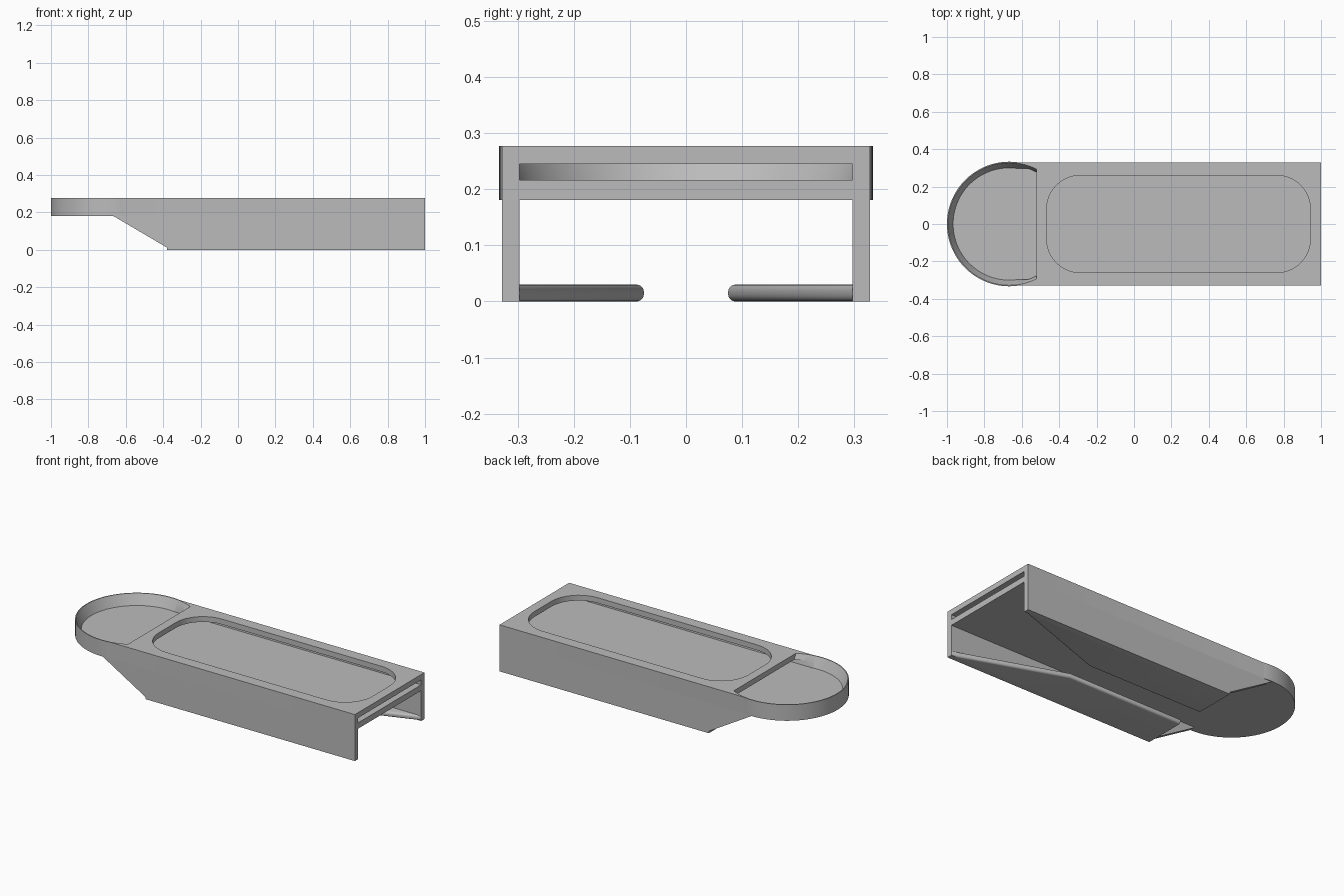
import bpy, bmesh
from math import cos, sin, pi
from mathutils import Vector

if "Cube" in bpy.data.objects:
    bpy.data.objects.remove(bpy.data.objects["Cube"], do_unlink=True)

grey = bpy.data.materials.new("plain grey")
grey.use_nodes = True
grey.diffuse_color = (0.5, 0.5, 0.5, 1)
grey.node_tree.nodes["Principled BSDF"].inputs["Base Color"].default_value = (0.5, 0.5, 0.5, 1)

TOP, BOTTOM = 0.277, 0.181        # deck slab
FLOOR, CEILING = 0.216, 0.245     # slot inside the slab
HALF, INNER = 0.328, 0.297        # outer and inner half width
TRAY_X, TRAY_R, STEP_X = -0.667, 0.333, -0.52


def finish(name, bm):
    bmesh.ops.recalc_face_normals(bm, faces=bm.faces)
    mesh = bpy.data.meshes.new(name)
    bm.to_mesh(mesh)
    bm.free()
    mesh.materials.append(grey)
    obj = bpy.data.objects.new(name, mesh)
    bpy.context.collection.objects.link(obj)
    return obj


def extrude(points, direction):
    """Solid from a flat outline pushed along a direction."""
    bm = bmesh.new()
    face = bm.faces.new([bm.verts.new(p) for p in points])
    new = bmesh.ops.extrude_face_region(bm, geom=[face])["geom"]
    bmesh.ops.translate(bm, vec=direction, verts=[v for v in new if isinstance(v, bmesh.types.BMVert)])
    return bm


def box(name, x0, x1, half, z0, z1):
    outline = [(x0, -half, z0), (x1, -half, z0), (x1, half, z0), (x0, half, z0)]
    return finish(name, extrude(outline, (0, 0, z1 - z0)))


def drum(r0, r1, z0, z1):
    bm = bmesh.new()
    bmesh.ops.create_cone(bm, cap_ends=True, segments=128, radius1=r0, radius2=r1, depth=z1 - z0)
    bmesh.ops.translate(bm, vec=(TRAY_X, 0, (z0 + z1) / 2), verts=bm.verts)
    return bm


def rounded_outline(x0, x1, half, r, z, steps=12):
    corners = [(x1 - r, half - r), (x0 + r, half - r), (x0 + r, r - half), (x1 - r, r - half)]
    points = []
    for quarter, (cx, cy) in enumerate(corners):
        for i in range(steps + 1):
            a = (quarter + i / steps) * pi / 2
            points.append((cx + r * cos(a), cy + r * sin(a), z))
    return points


def boolean(target, tool, operation):
    bpy.context.view_layer.objects.active = target
    mod = target.modifiers.new(operation.title(), 'BOOLEAN')
    mod.operation, mod.object, mod.solver = operation, tool, 'EXACT'
    bpy.ops.object.modifier_apply(modifier=mod.name)
    bpy.data.objects.remove(tool, do_unlink=True)


def smooth(obj):
    bpy.ops.object.select_all(action='DESELECT')
    obj.select_set(True)
    bpy.context.view_layer.objects.active = obj
    bpy.ops.object.shade_smooth_by_angle(angle=pi / 6)


# Deck slab with its round end
deck = box("deck_and_tray", TRAY_X, 1, HALF, BOTTOM, TOP)
boolean(deck, finish("round_end", drum(TRAY_R, TRAY_R, BOTTOM, TOP)), 'UNION')

# Tray hollow: flared bowl cut off straight at the step
bowl = drum(0.300, 0.338, FLOOR, 0.30)
bmesh.ops.bisect_plane(bowl, geom=bowl.verts[:] + bowl.edges[:] + bowl.faces[:],
                       plane_co=(STEP_X, 0, 0), plane_no=(1, 0, 0), clear_outer=True)
bmesh.ops.holes_fill(bowl, edges=[e for e in bowl.edges if e.is_boundary])
boolean(deck, finish("bowl_cutter", bowl), 'DIFFERENCE')

# Slot running the whole length, and the rounded window above it
boolean(deck, box("slot_cutter", TRAY_X, 1.1, INNER, FLOOR, CEILING), 'DIFFERENCE')
window = extrude(rounded_outline(-0.467, 0.943, 0.26, 0.18, FLOOR + 0.01), (0, 0, 0.1))
boolean(deck, finish("window_cutter", window), 'DIFFERENCE')
smooth(deck)

# Side walls and the tapered lips along their lower edges
for side, label in ((1, "back"), (-1, "front")):
    profile = [(TRAY_X, BOTTOM), (-0.38, 0.012), (-0.38, 0), (1, 0), (1, BOTTOM)]
    finish(label + "_wall", extrude([(x, side * INNER, z) for x, z in profile],
                                    (0, side * (HALF - INNER), 0)))

    plan = [(-0.38, INNER), (-0.38, 0.075), (0.37, 0.075), (1, INNER)]
    bm = extrude([(x, side * y, 0) for x, y in plan], (0, 0, 0.03))
    rim = [e for e in bm.edges
           if abs(e.verts[0].co.z - e.verts[1].co.z) < 0.001
           and min(abs(v.co.y) for v in e.verts) < 0.1
           and max(v.co.x for v in e.verts) > 0]
    bmesh.ops.bevel(bm, geom=rim, offset=0.013, segments=5, profile=0.5, affect='EDGES')
    smooth(finish(label + "_lip", bm))
